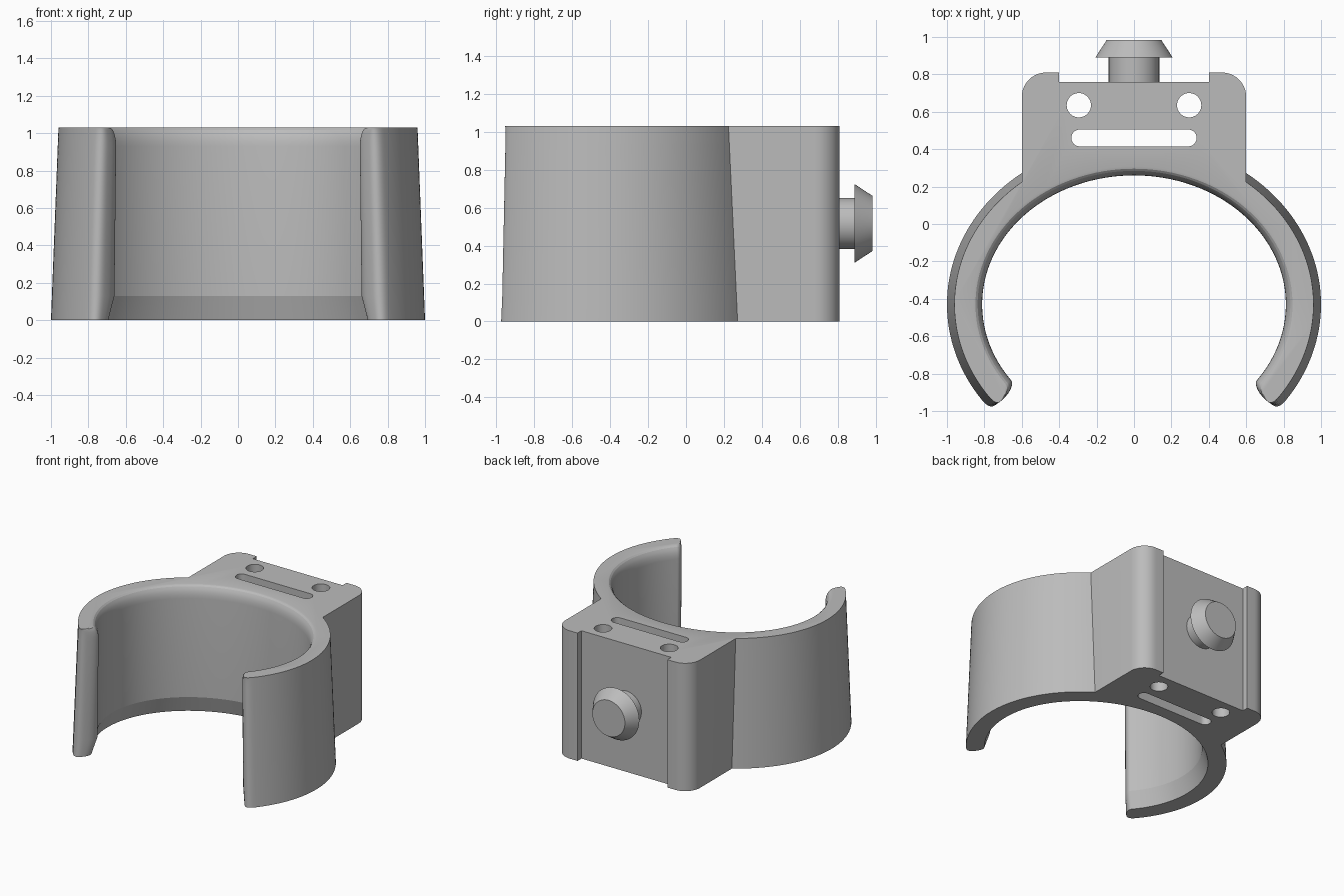
import bpy, bmesh
from math import sin, cos, asin, pi, radians, copysign
from mathutils import Vector, Matrix

if "Cube" in bpy.data.objects:
    bpy.data.objects.remove(bpy.data.objects["Cube"])

grey = bpy.data.materials.new("plain grey")
grey.use_nodes = True
COLOUR = (0.5, 0.5, 0.5, 1)
grey.diffuse_color = COLOUR
grey.node_tree.nodes["Principled BSDF"].inputs["Base Color"].default_value = COLOUR

HEIGHT, CENTRE_Y, END = 1.03, -0.43, radians(125.5)
HALF_W, BACK, RECESS = 0.6, 0.81, 0.76


def finish(bm, name):
    bmesh.ops.recalc_face_normals(bm, faces=bm.faces)
    mesh = bpy.data.meshes.new(name)
    bm.to_mesh(mesh)
    bm.free()
    mesh.materials.append(grey)
    ob = bpy.data.objects.new(name, mesh)
    bpy.context.collection.objects.link(ob)
    return ob


def loft(levels, name):
    """Skin a stack of equal-length closed outlines and cap both ends."""
    bm = bmesh.new()
    rings = [[bm.verts.new(p) for p in pts] for pts in levels]
    n = len(rings[0])
    for low, high in zip(rings, rings[1:]):
        for i in range(n):
            j = (i + 1) % n
            bm.faces.new((low[i], low[j], high[j], high[i]))
    bm.faces.new(rings[0][::-1])
    bm.faces.new(rings[-1])
    return finish(bm, name)


def oval(a, t):
    return Vector((a * sin(t), CENTRE_Y + (a - 0.122) * cos(t)))


def spread(start, stop, n):
    return [start + (stop - start) * i / n for i in range(n + 1)]


def half_outline(outer, inner):
    """Left half, from the bore's middle round the arm tip to the back recess."""
    pts = [oval(inner, t) for t in spread(0, END, 44)]
    # rounded arm tip, fuller on the outer side
    o, i = oval(outer, END), oval(inner, END)
    along = (oval(outer, END + 0.01) - oval(outer, END)).normalized()
    for f in spread(0, pi, 26)[1:-1]:
        w = 0.5 + 0.5 * copysign(abs(cos(f)) ** 0.77, cos(f))
        pts.append(o.lerp(i, w) + along * 0.08 * (1 - 0.5 * w) * sin(f) ** 0.77)
    # outside of the arm up to the mounting block
    pts += [oval(outer, t) for t in spread(END, asin(HALF_W / outer), 40)]
    # rounded block corner, then the step into the recess
    r = 0.13
    pts += [Vector((HALF_W - r + r * cos(t), BACK - r + r * sin(t)))
            for t in spread(0, pi / 2, 10)]
    pts += [Vector((0.4, BACK)), Vector((0.4, RECESS))]
    return pts


def outline(z, outer, inner):
    left = half_outline(outer, inner)
    right = [Vector((-p.x, p.y)) for p in left[:0:-1]]
    return [(p.x, p.y, z) for p in left + right]


# Clip body: height, outer and inner half width (flared lower and upper bore)
sections = [(0, 0.865), (0.13, 0.822)]
sections += [(HEIGHT - 0.1 + 0.1 * sin(t), 0.86 - 0.048 * cos(t))
             for t in spread(0, pi / 2, 6)]
body = loft([outline(z, 1 - 0.04 * z / HEIGHT, inner) for z, inner in sections],
            "clip_body")


# Through holes and slot in the mounting block
def cut(outline_pts):
    tool = loft([[(x, y, z) for x, y in outline_pts] for z in (-0.2, HEIGHT + 0.2)],
                "cutter")
    tool.hide_render = True
    mod = body.modifiers.new("cut", "BOOLEAN")
    mod.operation, mod.solver, mod.object = "DIFFERENCE", "EXACT", tool
    bpy.context.view_layer.objects.active = body
    bpy.ops.object.modifier_apply(modifier=mod.name)
    bpy.data.objects.remove(tool)


for side in (-1, 1):
    cut([(side * 0.295 + 0.065 * cos(t), 0.635 + 0.065 * sin(t))
         for t in spread(0, 2 * pi, 36)[:-1]])
cut([(s * (0.29 + 0.045 * sin(t)), 0.46 + s * 0.045 * cos(t))
     for s in (1, -1) for t in spread(0, pi, 16)])

# Snap peg on the back: stem and tapered head
peg_profile = [(0.72, 0.135), (0.89, 0.135), (0.89, 0.207), (0.985, 0.145)]
peg = loft([[(r * cos(t), y, 0.517 + r * sin(t)) for t in spread(0, 2 * pi, 64)[:-1]]
            for y, r in peg_profile], "snap_peg")

for ob in (body, peg):
    bpy.ops.object.select_all(action="DESELECT")
    ob.select_set(True)
    bpy.context.view_layer.objects.active = ob
    bpy.ops.object.shade_smooth_by_angle(angle=radians(17))
